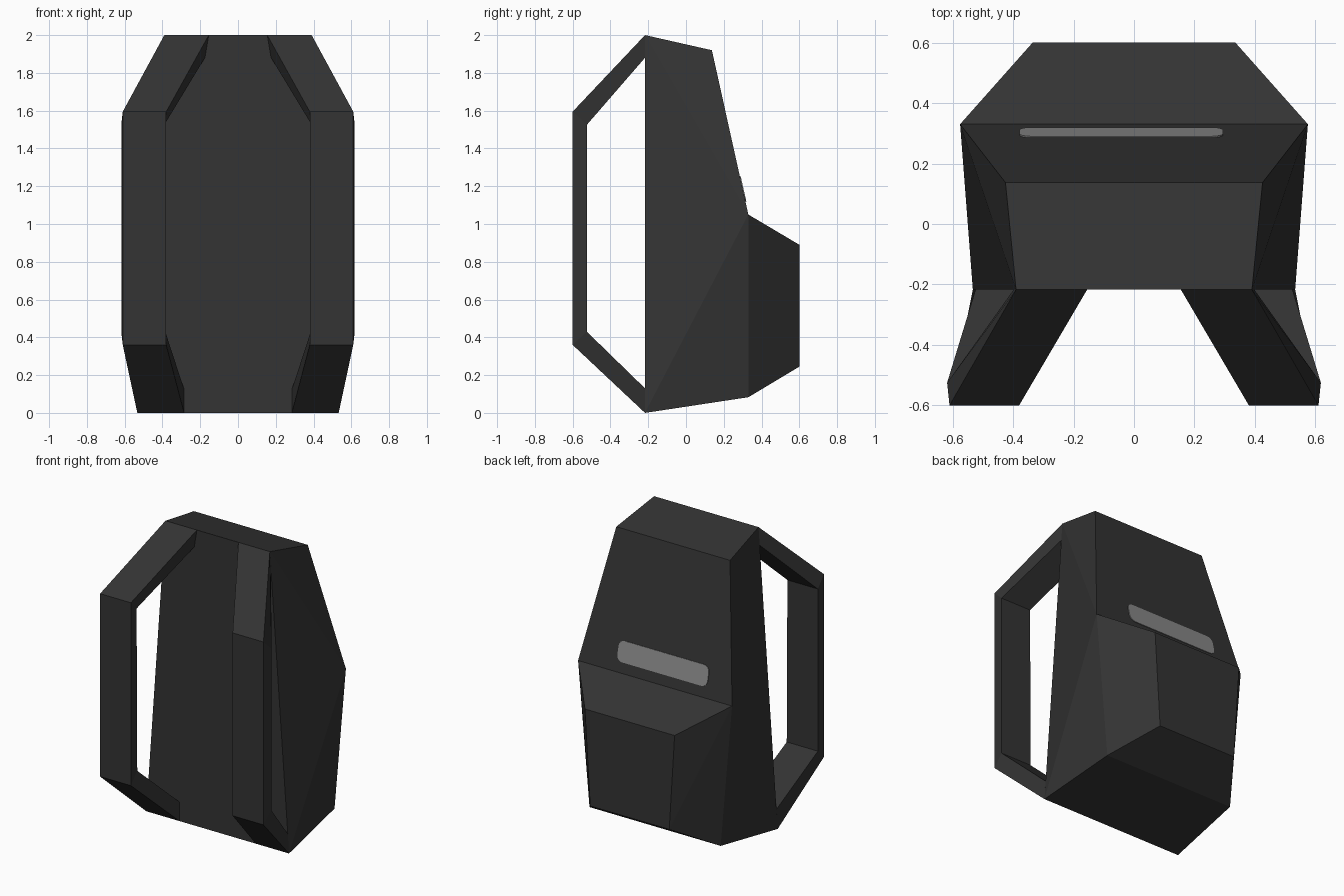
import bpy, bmesh, math
from mathutils import Vector

if "Cube" in bpy.data.objects:
    bpy.data.objects.remove(bpy.data.objects["Cube"])


def material(name, value):
    m = bpy.data.materials.new(name)
    m.diffuse_color = (value, value, value, 1)
    m.use_nodes = True
    m.node_tree.nodes["Principled BSDF"].inputs["Base Color"].default_value = m.diffuse_color
    return m


fabric = material("dark grey fabric", 0.033)
silver = material("reflective grey", 0.25)


def finish(bm, name, mat):
    bmesh.ops.recalc_face_normals(bm, faces=bm.faces)
    mesh = bpy.data.meshes.new(name)
    bm.to_mesh(mesh)
    bm.free()
    mesh.materials.append(mat)
    obj = bpy.data.objects.new(name, mesh)
    bpy.context.collection.objects.link(obj)
    return obj


def faceted_block(name, half_points):
    """Convex block from the corners of its right half."""
    bm = bmesh.new()
    for x, y, z in half_points:
        for side in (-1, 1):
            bm.verts.new((side * x, y, z))
    bmesh.ops.convex_hull(bm, input=bm.verts)
    bmesh.ops.dissolve_limit(bm, angle_limit=0.01, verts=bm.verts, edges=bm.edges)
    return finish(bm, name, fabric)


# Main bag and the pocket on its back
mid, low = (0.575, 0.33, 1.05), (0.49, 0.33, 0.083)
faceted_block("bag_body", [(0.39, -0.217, 2.0), (0.425, 0.137, 1.92), mid, low,
                           (0.533, -0.217, 0.0)])
faceted_block("back_pocket", [mid, low, (0.335, 0.6, 0.89), (0.295, 0.6, 0.245)])

# Shoulder straps: four sections from top to bottom, the left one mirrored
# section: outside face (y, z, inner x, outer x), then inside face
sections = [
    ((-0.217, 2.0, 0.155, 0.39), (-0.217, 1.88, 0.175, 0.398)),
    ((-0.6, 1.595, 0.38, 0.61), (-0.525, 1.525, 0.39, 0.618)),
    ((-0.6, 0.36, 0.38, 0.61), (-0.525, 0.43, 0.385, 0.618)),
    ((-0.217, 0.0, 0.285, 0.533), (-0.217, 0.13, 0.287, 0.524)),
]
bm = bmesh.new()
rings = []
for (y1, z1, a1, b1), (y2, z2, a2, b2) in sections:
    rings.append([bm.verts.new(p) for p in
                  ((a1, y1, z1), (b1, y1, z1), (b2, y2, z2), (a2, y2, z2))])
for r, s in zip(rings, rings[1:]):
    for i in range(4):
        j = (i + 1) % 4
        bm.faces.new((r[i], r[j], s[j], s[i]))
bm.faces.new(rings[0])
bm.faces.new(rings[-1])
straps = finish(bm, "shoulder_straps", fabric)
straps.modifiers.new("Mirror", 'MIRROR').use_mirror_merge = False

# Reflective strip with rounded corners, lying on the sloped back
normal = Vector((0, 0.976, 0.219))
up = Vector((0, -0.219, 0.976))
centre = Vector((-0.042, 0.30, 1.184))
half_w, half_h, radius = 0.337, 0.068, 0.04
bm = bmesh.new()
ring = []
for k, (sx, sz) in enumerate(((1, 1), (-1, 1), (-1, -1), (1, -1))):
    for i in range(5):
        a = math.pi / 2 * (k + i / 4)
        u = sx * (half_w - radius) + radius * math.cos(a)
        v = sz * (half_h - radius) + radius * math.sin(a)
        ring.append(bm.verts.new(centre + Vector((u, 0, 0)) + up * v - normal * 0.002))
face = bm.faces.new(ring)
top = bmesh.ops.extrude_face_region(bm, geom=[face])
bmesh.ops.translate(bm, vec=normal * 0.007,
                    verts=[g for g in top["geom"] if isinstance(g, bmesh.types.BMVert)])
finish(bm, "reflective_strip", silver)
